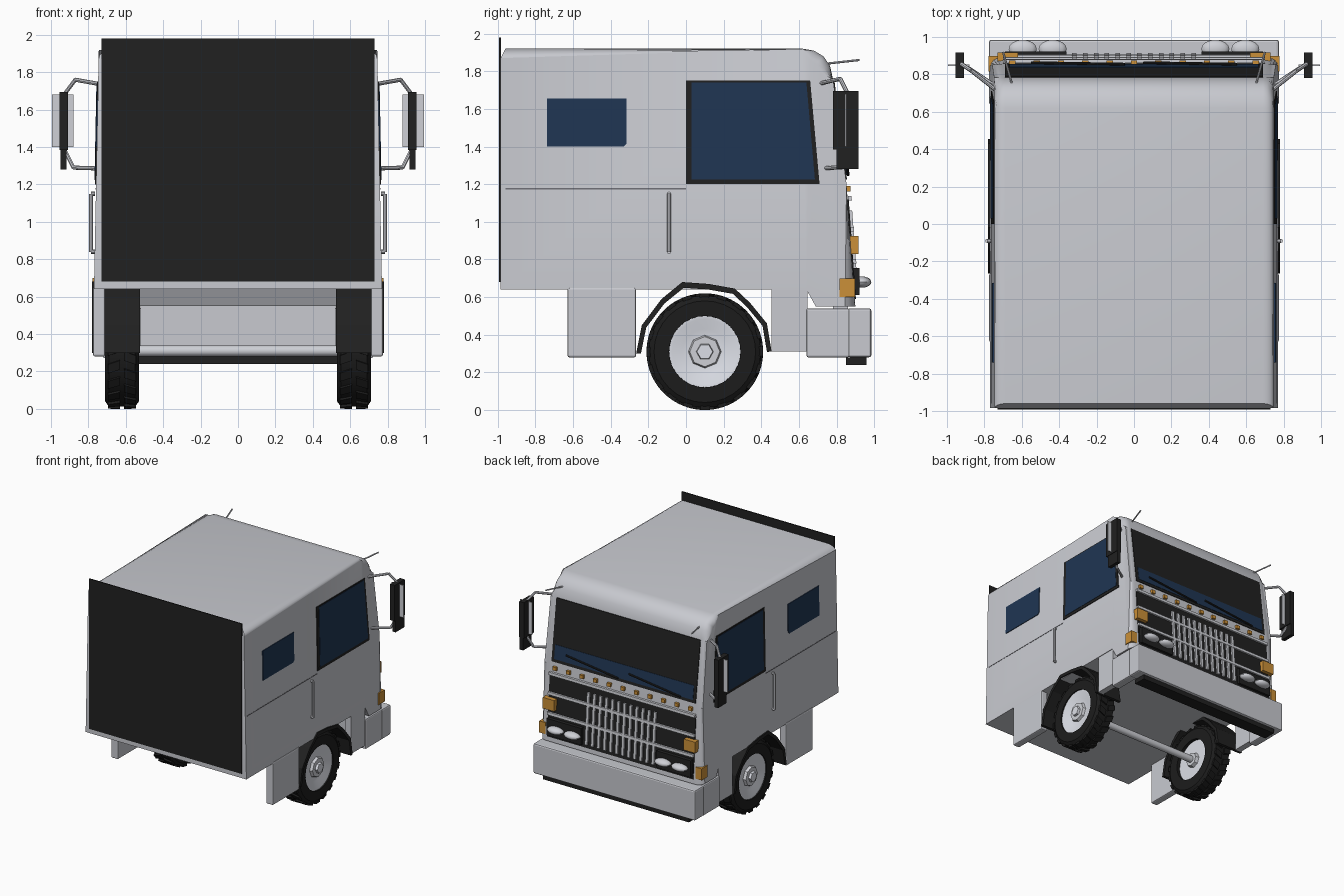
import bpy, bmesh, math
from mathutils import Vector

if "Cube" in bpy.data.objects:
    bpy.data.objects.remove(bpy.data.objects["Cube"])


def material(name, col):
    m = bpy.data.materials.new(name)
    m.diffuse_color = (*col, 1)
    m.use_nodes = True
    m.node_tree.nodes["Principled BSDF"].inputs["Base Color"].default_value = m.diffuse_color
    return m


GREY = material("body grey", (0.58, 0.59, 0.63))
CHROME = material("chrome", (0.62, 0.63, 0.67))
WHITE = material("rim silver", (0.72, 0.74, 0.80))
BLACK = material("black", (0.015, 0.015, 0.015))
RUBBER = material("rubber", (0.012, 0.012, 0.012))
BLUE = material("blue glass", (0.014, 0.036, 0.085))
ORANGE = material("orange lamp", (0.60, 0.28, 0.04))
SEAM = material("seam grey", (0.16, 0.16, 0.18))


def finish(name, bm, mat, smooth=None):
    bmesh.ops.recalc_face_normals(bm, faces=bm.faces)
    me = bpy.data.meshes.new(name)
    bm.to_mesh(me)
    bm.free()
    me.materials.append(mat)
    ob = bpy.data.objects.new(name, me)
    bpy.context.collection.objects.link(ob)
    if smooth:
        bpy.ops.object.select_all(action='DESELECT')
        ob.select_set(True)
        bpy.context.view_layer.objects.active = ob
        bpy.ops.object.shade_smooth_by_angle(angle=math.radians(smooth))
    return ob


def add_prism(bm, pts, d):
    a = [bm.verts.new(p) for p in pts]
    b = [bm.verts.new(Vector(p) + Vector(d)) for p in pts]
    bm.faces.new(a)
    bm.faces.new(b[::-1])
    for i in range(len(a)):
        j = (i + 1) % len(a)
        bm.faces.new((a[i], a[j], b[j], b[i]))


def prism(name, pts, d, mat):
    bm = bmesh.new()
    add_prism(bm, pts, d)
    return finish(name, bm, mat)


def box(name, x, y, z, mat, bevel=0):
    bm = bmesh.new()
    add_prism(bm, [(x[0], y[0], z[0]), (x[1], y[0], z[0]), (x[1], y[1], z[0]), (x[0], y[1], z[0])],
              (0, 0, z[1] - z[0]))
    if bevel:
        bmesh.ops.bevel(bm, geom=bm.edges[:], offset=bevel, segments=2, affect='EDGES', profile=0.5)
    return finish(name, bm, mat)


def rod(name, pts, r, mat, n=8):
    bm = bmesh.new()
    for p, q in zip(pts, pts[1:]):
        p, q = Vector(p), Vector(q)
        rot = (q - p).to_track_quat('Z', 'Y').to_matrix().to_4x4()
        rot.translation = (p + q) / 2
        bmesh.ops.create_cone(bm, cap_ends=True, segments=n, radius1=r, radius2=r,
                              depth=(q - p).length, matrix=rot)
    return finish(name, bm, mat, 40)


def lathe(name, prof, n, s, mat, closed=False, smooth=35):
    # spin an (x, radius) profile about the wheel axle
    bm = bmesh.new()
    rings = [[bm.verts.new((s * x, 0.1 + r * math.cos(2 * math.pi * k / n),
                            0.31 + r * math.sin(2 * math.pi * k / n))) for k in range(n)]
             for x, r in prof]
    pairs = list(zip(rings, rings[1:])) + ([(rings[-1], rings[0])] if closed else [])
    for a, b in pairs:
        for k in range(n):
            j = (k + 1) % n
            bm.faces.new((a[k], a[j], b[j], b[k]))
    if not closed:
        bm.faces.new(rings[0])
        bm.faces.new(rings[-1])
    return finish(name, bm, mat, smooth)


def side_x(z):
    return 0.77 - 0.02 * (z - 0.64)


def front_y(z):
    if z > 1.2:
        return 0.853 - 0.07 * (z - 1.2) / 0.55
    return 0.853 + 0.047 * (1.2 - z) / 0.65


def side_plate(name, s, yz, off, mat):
    prism(name, [(s * (side_x(z) + off - 0.008), y, z) for y, z in yz], (s * 0.008, 0, 0), mat)


def front_plate(name, x, z, off, mat, t=0.009):
    prism(name, [(x[0], front_y(z[0]) + off, z[0]), (x[1], front_y(z[0]) + off, z[0]),
                 (x[1], front_y(z[1]) + off, z[1]), (x[0], front_y(z[1]) + off, z[1])], (0, -t, 0), mat)


# cab shell: side profile, tapered, with rounded roof and windscreen corners
profile = [(-0.985, 0.64), (0.64, 0.64), (0.69, 0.55), (0.90, 0.55), (0.853, 1.2), (0.783, 1.75),
           (0.765, 1.83), (0.73, 1.88), (0.68, 1.91), (0.62, 1.92), (-0.96, 1.92), (-0.985, 1.87)]
bm = bmesh.new()
add_prism(bm, [(-1, y, z) for y, z in profile], (2, 0, 0))
for v in bm.verts:
    v.co.x *= side_x(v.co.z)
edges = [e for e in bm.edges if e.verts[0].co.x * e.verts[1].co.x > 0
         and max(v.co.z for v in e.verts) > 0.7 and max(v.co.y for v in e.verts) > -0.95]
bmesh.ops.bevel(bm, geom=edges, offset=0.055, segments=4, affect='EDGES', profile=0.5, clamp_overlap=False)
finish("cab_shell", bm, GREY, 35)

# rear panel
box("rear_panel", (-0.73, 0.73), (-0.993, -0.984), (0.68, 1.98), BLACK)

# windscreen, glass strip and wipers
front_plate("windscreen", (-0.69, 0.69), (1.225, 1.75), 0.006, BLACK)
front_plate("windscreen_glass", (-0.665, 0.665), (1.25, 1.37), 0.009, BLUE)
for x0 in (-0.55, 0.05):
    rod("wiper", [(x0, front_y(1.25) + 0.015, 1.25), (x0 + 0.5, front_y(1.31) + 0.015, 1.31)], 0.008, BLACK)

# row of lamps below the windscreen
for i in range(11):
    x = -0.65 + 0.13 * i
    box("marker_lamp", (x - 0.017, x + 0.017), (0.84, 0.875), (1.16, 1.19), ORANGE)

# grille
front_plate("grille_panel", (-0.70, 0.70), (0.59, 1.12), 0.006, BLACK)
for z in (0.79, 0.96, 1.125):
    front_plate("grille_bar", (-0.70, 0.70), (z - 0.012, z + 0.012), 0.022, CHROME, 0.02)
for i in range(12):
    x = -0.319 + 0.058 * i
    front_plate("grille_slat", (x - 0.012, x + 0.012), (0.62, 1.06), 0.02, CHROME, 0.018)

# bumper with black lower lip
box("bumper", (-0.775, 0.775), (0.86, 0.985), (0.28, 0.54), GREY, 0.012)
box("bumper_lip", (-0.70, 0.70), (0.85, 0.96), (0.24, 0.28), BLACK)
box("front_crossmember", (-0.52, 0.52), (0.78, 0.86), (0.30, 0.60), GREY)

# axle
rod("axle", [(-0.6, 0.1, 0.31), (0.6, 0.1, 0.31)], 0.03, CHROME, 10)

arch_out = [(-0.265, 0.30), (-0.235, 0.45), (-0.13, 0.59), (-0.02, 0.68), (0.12, 0.67),
            (0.26, 0.645), (0.34, 0.57), (0.43, 0.46), (0.455, 0.31)]
arch_in = [(0.1 + (y - 0.1) * 0.93, 0.3 + (z - 0.3) * 0.92) for y, z in reversed(arch_out)]

for s in (1, -1):
    # side windows, seam and door handle
    side_plate("door_window_frame", s, [(0, 1.2), (0.71, 1.2), (0.66, 1.75), (0, 1.75)], 0.006, BLACK)
    side_plate("door_window_glass", s, [(0.03, 1.225), (0.685, 1.225), (0.64, 1.74), (0.03, 1.74)], 0.009, BLUE)
    side_plate("rear_window", s, [(-0.74, 1.40), (-0.33, 1.40), (-0.315, 1.415), (-0.315, 1.655),
                                  (-0.74, 1.655)], 0.006, BLUE)
    side_plate("side_seam", s, [(-0.96, 1.173), (0.0, 1.173), (0.0, 1.18), (-0.96, 1.18)], 0.002, SEAM)
    rod("door_handle", [(s * 0.765, -0.09, 1.15), (s * 0.785, -0.09, 1.15), (s * 0.785, -0.09, 0.84),
                        (s * 0.765, -0.09, 0.84)], 0.011, CHROME)
    # lower skirts and bumper ends
    box("rear_skirt", (s * 0.71, s * 0.775), (-0.63, -0.265), (0.28, 0.65), GREY, 0.01)
    box("front_skirt", (s * 0.71, s * 0.765), (0.455, 0.645), (0.31, 0.65), GREY)
    box("bumper_end", (s * 0.70, s * 0.775), (0.64, 0.87), (0.28, 0.54), GREY, 0.01)
    # wheel arch
    prism("wheel_arch", [(s * 0.525, y, z) for y, z in arch_out + arch_in], (s * 0.255, 0, 0), BLACK)
    # wheel with tread blocks
    lathe("tyre", [(0.53, 0.18), (0.53, 0.27), (0.55, 0.298), (0.69, 0.298), (0.71, 0.27), (0.71, 0.19)],
          32, s, RUBBER, True)
    bm = bmesh.new()
    for k in range(20):
        for x0, x1, sh in ((0.545, 0.61, 0.0), (0.63, 0.695, 0.5)):
            pts = []
            for x, da in ((x0, 0), (x1, 0.25), (x1, 0.8), (x0, 0.55)):
                a = 2 * math.pi * (k + sh + (da if sh else 0.8 - da)) / 20
                pts.append((s * x, 0.1 + 0.29 * math.cos(a), 0.31 + 0.29 * math.sin(a)))
            mid = 2 * math.pi * (k + sh + 0.4) / 20
            add_prism(bm, pts, (0, 0.02 * math.cos(mid), 0.02 * math.sin(mid)))
    finish("tyre_tread", bm, RUBBER)
    lathe("rim", [(0.56, 0.03), (0.56, 0.185), (0.70, 0.195), (0.70, 0.175), (0.675, 0.12), (0.68, 0.03)],
          24, s, WHITE)
    lathe("hub", [(0.53, 0.06), (0.67, 0.09), (0.70, 0.08)], 8, s, CHROME, smooth=None)
    lathe("hub_nut", [(0.69, 0.048), (0.72, 0.042)], 6, s, WHITE, smooth=None)
    # corner lamps
    box("indicator_lamp", (s * 0.62, s * 0.73), (0.87, 0.918), (0.83, 0.925), ORANGE)
    box("side_lamp", (s * 0.72, s * 0.778), (0.815, 0.897), (0.60, 0.70), ORANGE)
    # headlights
    box("headlight_surround", (s * 0.36, s * 0.69), (0.88, 0.922), (0.61, 0.755), BLACK)
    for x in (0.435, 0.595):
        bm = bmesh.new()
        bmesh.ops.create_uvsphere(bm, u_segments=16, v_segments=8, radius=1)
        for v in bm.verts:
            v.co = (s * x + v.co.x * 0.075, 0.935 + v.co.y * 0.05, 0.68 + v.co.z * 0.03)
        finish("headlight", bm, CHROME, 40)
    # mirror, arms and reflective plate
    box("mirror_upper", (s * 0.91, s * 0.955), (0.78, 0.918), (1.385, 1.695), BLACK)
    box("mirror_lower", (s * 0.918, s * 0.95), (0.80, 0.918), (1.28, 1.385), BLACK)
    box("mirror_plate", (s * 0.88, s * 0.995), (0.846, 0.852), (1.40, 1.68), CHROME)
    rod("mirror_arm_upper", [(s * 0.73, 0.71, 1.735), (s * 0.87, 0.82, 1.76), (s * 0.93, 0.86, 1.68)], 0.011, CHROME)
    rod("mirror_arm_lower", [(s * 0.73, 0.73, 1.285), (s * 0.88, 0.83, 1.29), (s * 0.93, 0.86, 1.39)], 0.011, CHROME)
    # roof rod
    rod("roof_rod", [(s * 0.65, 0.74, 1.84), (s * 0.70, 0.92, 1.86)], 0.006, CHROME)
